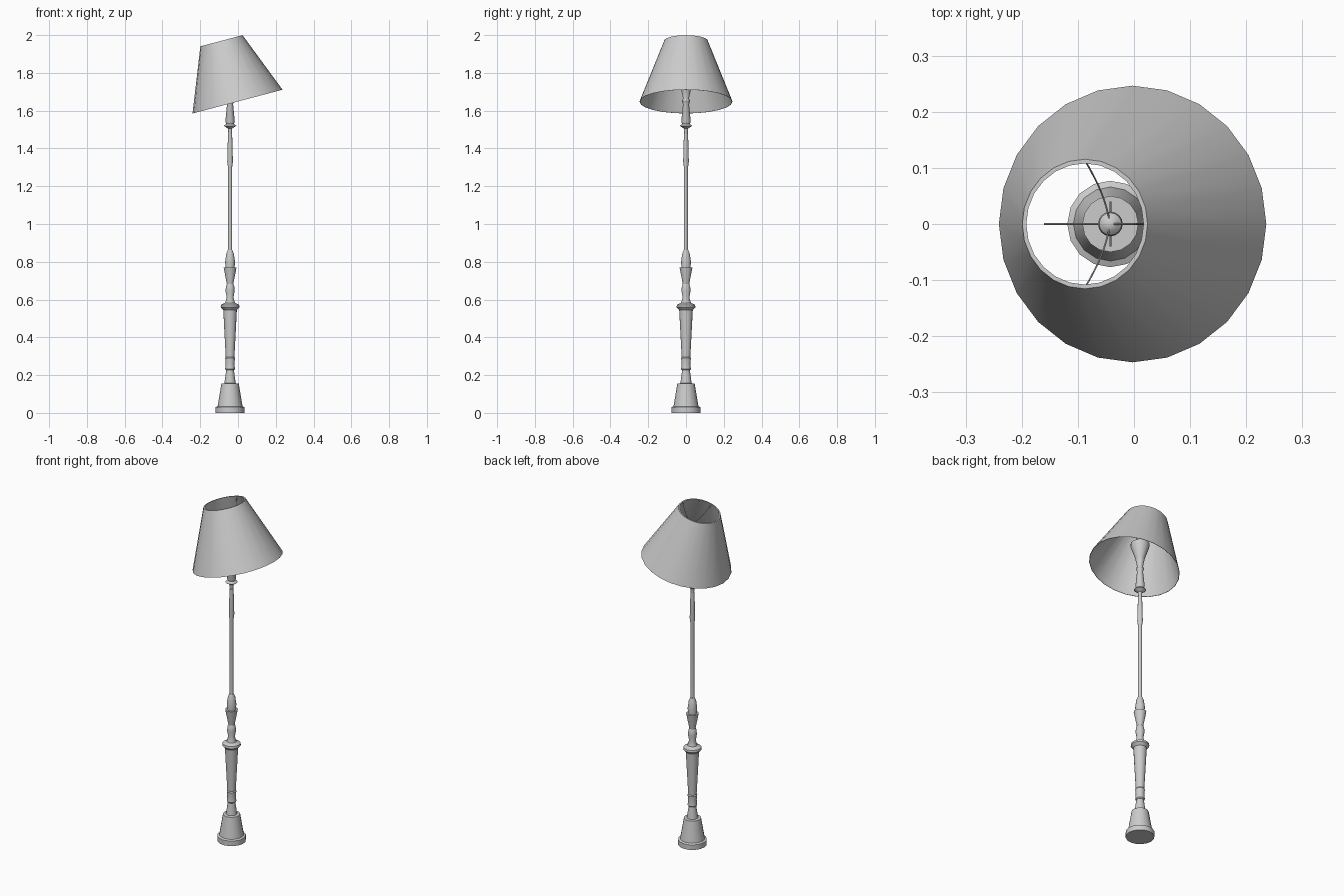
import bpy, math
from mathutils import Matrix, Vector

old = bpy.data.objects.get("Cube")
if old:
    bpy.data.objects.remove(old, do_unlink=True)

GREY = (0.6, 0.6, 0.6, 1)
mat = bpy.data.materials.new("plain grey")
mat.use_nodes = True
mat.diffuse_color = GREY
mat.node_tree.nodes["Principled BSDF"].inputs["Base Color"].default_value = GREY

POLE_X = -0.042


def finish(obj, angle=30):
    obj.data.materials.append(mat)
    bpy.ops.object.select_all(action='DESELECT')
    obj.select_set(True)
    bpy.context.view_layer.objects.active = obj
    bpy.ops.object.shade_smooth_by_angle(angle=math.radians(angle))


def lathe(name, profile, sides, closed=False, matrix=Matrix()):
    """Spin (radius, height) points, listed from bottom to top, about z."""
    verts, faces = [], []
    for r, z in profile:
        for i in range(sides):
            a = math.tau * i / sides
            verts.append((r * math.cos(a), r * math.sin(a), z))
    n = len(profile)
    for k in range(n if closed else n - 1):
        lo, hi = k * sides, (k + 1) % n * sides
        for i in range(sides):
            j = (i + 1) % sides
            faces.append((lo + i, lo + j, hi + j, hi + i))
    if not closed:
        faces.append(tuple(reversed(range(sides))))
        faces.append(tuple(range((n - 1) * sides, n * sides)))
    mesh = bpy.data.meshes.new(name)
    mesh.from_pydata(verts, [], faces)
    obj = bpy.data.objects.new(name, mesh)
    bpy.context.collection.objects.link(obj)
    obj.matrix_world = matrix
    finish(obj)
    return obj


def wire(name, points, radius=0.0015):
    curve = bpy.data.curves.new(name, 'CURVE')
    curve.dimensions = '3D'
    curve.bevel_depth = radius
    curve.bevel_resolution = 1
    curve.use_fill_caps = True
    spline = curve.splines.new('POLY')
    spline.points.add(len(points) - 1)
    for p, co in zip(spline.points, points):
        p.co = (*co, 1)
    obj = bpy.data.objects.new(name, curve)
    bpy.context.collection.objects.link(obj)
    curve.materials.append(mat)


# Turned stand, stacked from the floor up
at_pole = Matrix.Translation((POLE_X, 0, 0))
lathe("base", [(.077, 0), (.077, .03), (.066, .035), (.046, .155), (.03, .157),
               (.02, .228)], 16, matrix=at_pole)
lathe("lower_collar", [(.022, .226), (.026, .232), (.023, .26), (.026, .29),
                       (.021, .298)], 16, matrix=at_pole)
lathe("lower_column", [(.023, .296), (.036, .545), (.05, .56), (.048, .572),
                       (.026, .583), (.018, .61), (.024, .645), (.022, .67),
                       (.017, .682), (.034, .77)], 16, matrix=at_pole)
lathe("upper_collar", [(.024, .768), (.026, .80), (.02, .842), (.012, .862)],
      16, matrix=at_pole)
lathe("pole", [(.011, .855), (.011, 1.3), (.015, 1.33), (.011, 1.48)],
      16, matrix=at_pole)
lathe("upper_neck", [(.009, 1.475), (.011, 1.505), (.033, 1.52), (.02, 1.53),
                     (.025, 1.542), (.016, 1.635), (.021, 1.65), (.016, 1.665),
                     (.026, 1.715), (.05, 1.785), (.05, 1.805)],
      16, matrix=at_pole)
lathe("bulb_socket", [(.022, 1.80), (.022, 1.87), (.02, 1.882), (.012, 1.89),
                      (.004, 1.893)], 16, matrix=at_pole)

# Tilted shade, a thin open cone with a narrow lip around the top
low, high = Vector((-0.0025, 0, 1.648)), Vector((-0.0875, 0, 1.97))
axis = high - low
tilt = Matrix.Rotation(math.atan2(axis.x, axis.z), 4, 'Y')
shade_frame = Matrix.Translation(low) @ tilt
height = axis.length
lathe("lampshade", [(.2465, 0), (.1155, height), (.108, height),
                    (.112, height - .012), (.2445, 0)],
      24, closed=True, matrix=shade_frame)

# Curved wires holding the shade by its top rim
hub = Vector((POLE_X, 0, 1.888))
for label, angle in (("front", -90), ("back", 90), ("left", 0)):
    a = math.radians(angle)
    rim = shade_frame @ Vector((.111 * math.cos(a), .111 * math.sin(a), height - .006))
    path = []
    for i in range(9):
        t = i / 8
        p = hub.lerp(rim, t)
        p.z -= .02 * math.sin(math.pi * t)
        p.x += .006 * math.sin(math.pi * t)
        path.append(p)
    wire(label + "_shade_wire", path)

# Straight rods through the socket
wire("long_rod", [(-.16, 0, 1.86), (POLE_X, 0, 1.86)])
wire("cross_rod", [(POLE_X, -.04, 1.86), (POLE_X, .04, 1.86)])
